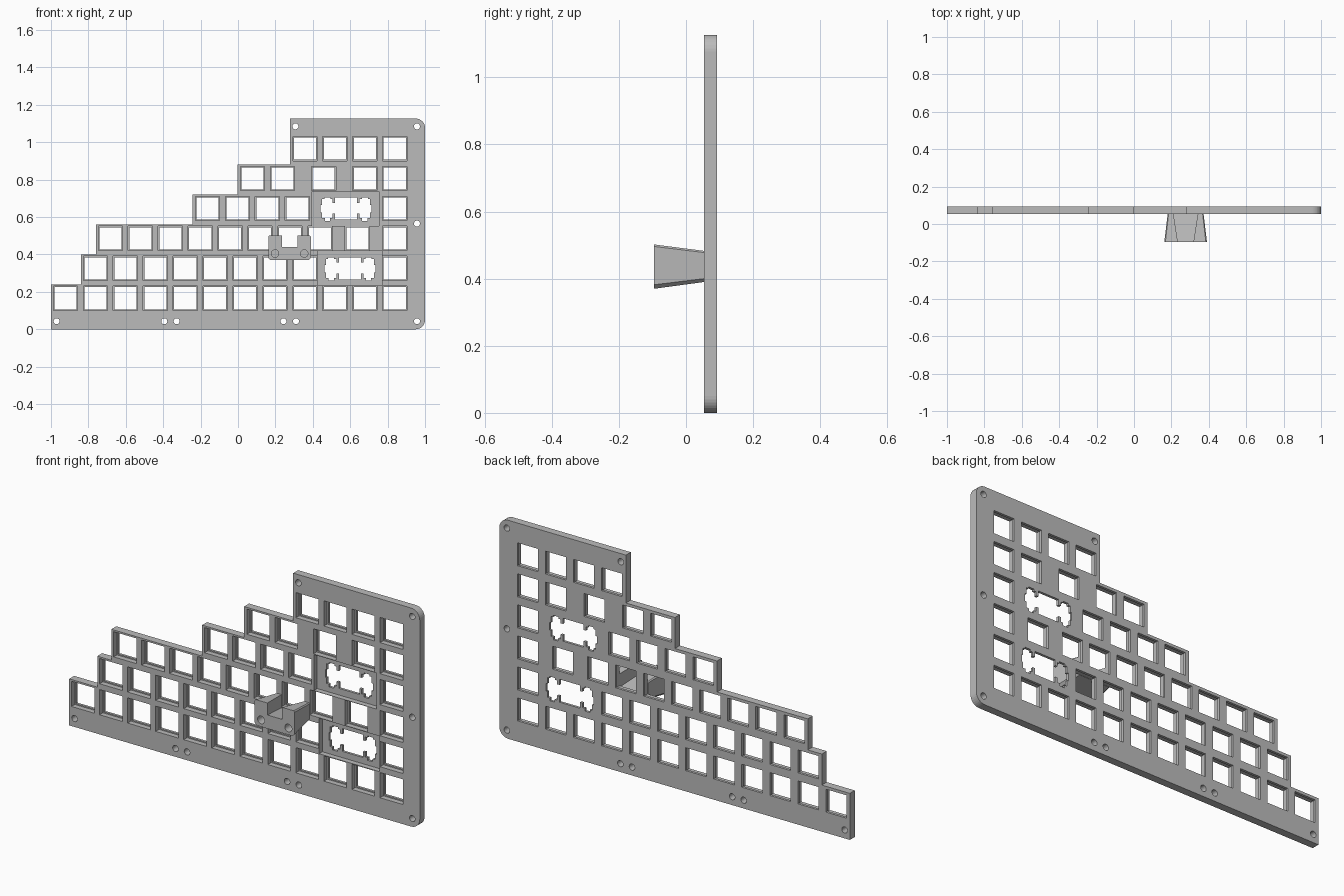
import bpy, bmesh, math

if "Cube" in bpy.data.objects:
    bpy.data.objects.remove(bpy.data.objects["Cube"])

Y0, Y1, YL = 0.053, 0.093, 0.080      # plate front, plate back, ledge depth

grey = bpy.data.materials.new("plain_grey")
grey.diffuse_color = (0.5, 0.5, 0.5, 1)
grey.use_nodes = True
grey.node_tree.nodes["Principled BSDF"].inputs["Base Color"].default_value = grey.diffuse_color


def prism(bm, pts, y0, y1, back=None):
    """Extrude or loft an x/z profile along y."""
    a = [bm.verts.new((x, y0, z)) for x, z in pts]
    b = [bm.verts.new((x, y1, z)) for x, z in (back or pts)]
    n = len(a)
    faces = [bm.faces.new(a), bm.faces.new(b[::-1])]
    for i in range(n):
        j = (i + 1) % n
        faces.append(bm.faces.new((a[j], a[i], b[i], b[j])))
    bmesh.ops.recalc_face_normals(bm, faces=faces)


def rect(x0, x1, z0, z1):
    return [(x0, z0), (x1, z0), (x1, z1), (x0, z1)]


def square(x, z, s):
    return rect(x - s / 2, x + s / 2, z - s / 2, z + s / 2)


def arc(x, z, r, a0, a1, n):
    return [(x + r * math.cos(math.radians(a0 + (a1 - a0) * i / n)),
             z + r * math.sin(math.radians(a0 + (a1 - a0) * i / n))) for i in range(n + 1)]


def circle(x, z, r, n=24):
    return arc(x, z, r, 0, 360, n)[:-1]


def make(name, bm):
    me = bpy.data.meshes.new(name)
    bm.to_mesh(me)
    bm.free()
    ob = bpy.data.objects.new(name, me)
    bpy.context.collection.objects.link(ob)
    me.materials.append(grey)
    return ob


def cut(ob, bm, use_self=False):
    """Subtract the cutter mesh, bake the result, and remove the cutter."""
    c = make("cutter", bm)
    m = ob.modifiers.new("cut", 'BOOLEAN')
    m.operation, m.solver, m.object, m.use_self = 'DIFFERENCE', 'EXACT', c, use_self
    bpy.context.view_layer.update()
    dg = bpy.context.evaluated_depsgraph_get()
    me = bpy.data.meshes.new_from_object(ob.evaluated_get(dg))
    ob.modifiers.clear()
    ob.data = me
    bpy.data.objects.remove(c)


# Stepped plate outline with rounded right corners
TOP = 1.127
outline = ([(-1, 0)] + arc(0.95, 0.05, 0.05, -90, 0, 8) + arc(0.95, TOP - 0.05, 0.05, 0, 90, 8)
           + [(0.278, TOP), (0.278, 0.88), (-0.002, 0.88), (-0.002, 0.72), (-0.242, 0.72),
              (-0.242, 0.56), (-0.76, 0.56), (-0.76, 0.40), (-0.84, 0.40), (-0.84, 0.24), (-1, 0.24)])
bm = bmesh.new()
prism(bm, outline, Y0, Y1)
plate = make("key_plate", bm)

# Key positions, row by row from the bottom
rows = [[-0.922 + 0.16 * i for i in range(12)],
        [-0.762 + 0.16 * i for i in range(8)] + [0.838],
        [-0.682 + 0.16 * i for i in range(8)] + [0.638, 0.838],
        [-0.163 + 0.16 * i for i in range(4)] + [0.838],
        [0.078, 0.238, 0.458, 0.678, 0.838],
        [0.358, 0.518, 0.678, 0.838]]
keys = [(x, 0.166 + 0.16 * r) for r, row in enumerate(rows) for x in row]
wide_keys = [(0.598, 0.326), (0.578, 0.646)]

# Wider front pockets around every key
bm = bmesh.new()
for x, z in keys:
    prism(bm, square(x, z, 0.13), Y0 - 0.02, YL)
prism(bm, rect(0.425, 0.77, 0.235, 0.418), Y0 - 0.02, YL)
prism(bm, rect(0.396, 0.754, 0.553, 0.738), Y0 - 0.02, YL)
cut(plate, bm)


# Half outline of a wide-key opening: centre square, bridge, side leg with notches
half = [(0.059, -0.059), (0.059, -0.028), (0.072, -0.028), (0.072, -0.052), (0.086, -0.052),
        (0.086, -0.066), (0.114, -0.066), (0.114, -0.052), (0.128, -0.052), (0.128, -0.022),
        (0.136, -0.022), (0.136, 0.018), (0.128, 0.018), (0.128, 0.05), (0.116, 0.05),
        (0.116, 0.059), (0.084, 0.059), (0.084, 0.05), (0.072, 0.05), (0.072, 0.03),
        (0.059, 0.03), (0.059, 0.059)]
stab = half + [(-x, z) for x, z in reversed(half)]

# Through openings: switches, wide keys, screw holes
bm = bmesh.new()
for x, z in keys:
    prism(bm, square(x, z, 0.118), Y0 - 0.02, Y1 + 0.02)
for x, z in wide_keys:
    prism(bm, [(x + a, z + b) for a, b in stab], Y0 - 0.02, Y1 + 0.02)
for x, z in [(0.307, 1.085), (0.957, 1.085), (0.957, 0.565), (0.957, 0.043), (0.31, 0.043),
             (0.243, 0.043), (-0.328, 0.043), (-0.394, 0.043), (-0.97, 0.043)]:
    prism(bm, circle(x, z, 0.016), Y0 - 0.02, Y1 + 0.02)
cut(plate, bm)


# Notched block on the front, flaring away from the plate
def u_profile(x0, x1, z0, z1, n0, n1, nz, c):
    return [(x0 + c, z0), (x1 - c, z0), (x1, z0 + c), (x1, z1 - c / 2), (x1 - c / 2, z1), (n1, z1),
            (n1, nz), (n0, nz), (n0, z1), (x0 + c / 2, z1), (x0, z1 - c / 2), (x0, z0 + c)]


bm = bmesh.new()
prism(bm, u_profile(0.162, 0.39, 0.37, 0.502, 0.234, 0.318, 0.44, 0.012), -0.095, Y0,
      u_profile(0.18, 0.372, 0.39, 0.483, 0.211, 0.341, 0.415, 0.01))
block = make("notched_block", bm)
bm = bmesh.new()
for x in (0.198, 0.354):
    prism(bm, circle(x, 0.405, 0.02), -0.12, -0.04)
cut(block, bm)
